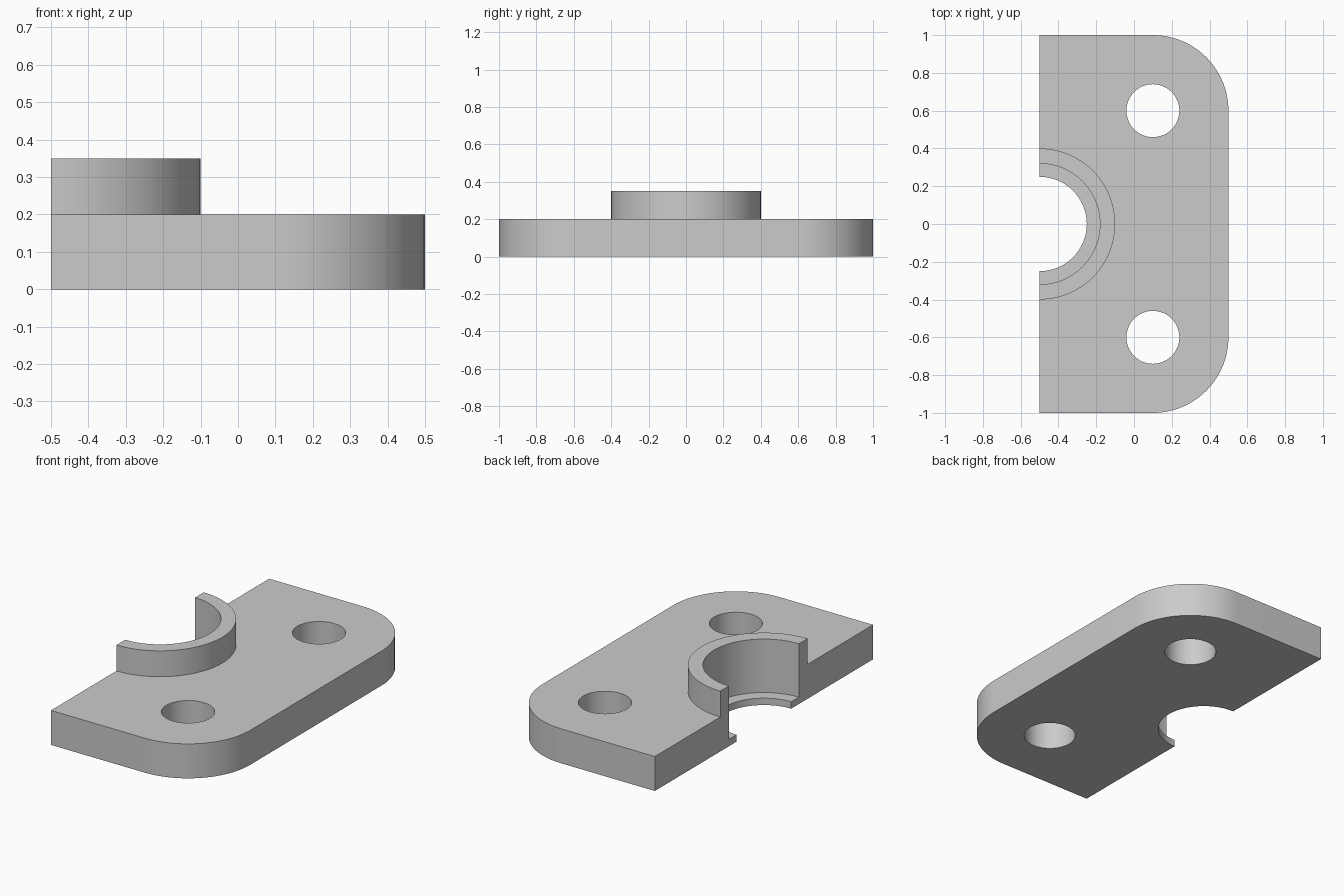
import bpy
import bmesh
from math import cos, sin, pi, radians

old = bpy.data.objects.get("Cube")
if old:
    bpy.data.objects.remove(old, do_unlink=True)

CUT_X = -0.5          # flat side, where the round boss is halved
THICK = 0.2           # plate thickness
BOSS_TOP = 0.35
LIP = 0.04            # thickness of the lip at the bottom of the bore
HOLE_X, HOLE_Y = 0.1, 0.6
SEGMENTS = 96

grey = bpy.data.materials.new("plain grey")
grey.use_nodes = True
colour = (0.6, 0.6, 0.6, 1)
grey.diffuse_color = colour
grey.node_tree.nodes["Principled BSDF"].inputs["Base Color"].default_value = colour


def arc(cx, cy, r, start, end, steps):
    """Points along an arc, angles in degrees."""
    angles = [radians(start + (end - start) * i / steps) for i in range(steps + 1)]
    return [(cx + r * cos(a), cy + r * sin(a)) for a in angles]


def prism(name, outline, z0, z1):
    """Extrude a counter-clockwise outline from z0 to z1."""
    bm = bmesh.new()
    base = bm.faces.new([bm.verts.new((x, y, z0)) for x, y in outline])
    top = bmesh.ops.extrude_face_region(bm, geom=[base], use_keep_orig=True)["geom"]
    verts = [g for g in top if isinstance(g, bmesh.types.BMVert)]
    bmesh.ops.translate(bm, verts=verts, vec=(0, 0, z1 - z0))
    bmesh.ops.recalc_face_normals(bm, faces=bm.faces)
    mesh = bpy.data.meshes.new(name)
    bm.to_mesh(mesh)
    bm.free()
    mesh.materials.append(grey)
    obj = bpy.data.objects.new(name, mesh)
    bpy.context.collection.objects.link(obj)
    return obj


def disc(name, x, y, r, z0, z1):
    return prism(name, arc(x, y, r, 0, 360, SEGMENTS)[:-1], z0, z1)


def combine(target, tool, operation):
    """Apply a boolean, then remove the helper."""
    tool.hide_render = True
    mod = target.modifiers.new(tool.name, "BOOLEAN")
    mod.operation = operation
    mod.solver = "EXACT"
    mod.object = tool
    bpy.context.view_layer.objects.active = target
    bpy.ops.object.modifier_apply(modifier=mod.name)
    bpy.data.objects.remove(tool, do_unlink=True)


# Plate with two rounded corners; it overruns the flat side until trimmed
outline = [(CUT_X - 0.5, 1), (CUT_X - 0.5, -1)]
outline += arc(HOLE_X, -HOLE_Y, 0.4, -90, 0, 24)
outline += arc(HOLE_X, HOLE_Y, 0.4, 0, 90, 24)
plate = prism("bearing_plate", outline, 0, THICK)

# Raised boss around the bore
combine(plate, disc("boss", CUT_X, 0, 0.4, THICK / 2, BOSS_TOP), "UNION")

# Stepped bore: wide above, narrower through the bottom lip
combine(plate, disc("bore_cutter", CUT_X, 0, 0.32, LIP, 1), "DIFFERENCE")
combine(plate, disc("lip_cutter", CUT_X, 0, 0.25, -1, 1), "DIFFERENCE")

# Mounting holes
for side in (-1, 1):
    combine(plate, disc("hole_cutter", HOLE_X, side * HOLE_Y, 0.14, -1, 1), "DIFFERENCE")

# Trim everything beyond the flat side
box = [(CUT_X - 2, -2), (CUT_X, -2), (CUT_X, 2), (CUT_X - 2, 2)]
combine(plate, prism("trim_cutter", box, -1, 1), "DIFFERENCE")

# Smooth curved walls, sharp edges
bpy.ops.object.select_all(action="DESELECT")
plate.select_set(True)
bpy.context.view_layer.objects.active = plate
bpy.ops.object.shade_smooth_by_angle(angle=radians(30))
